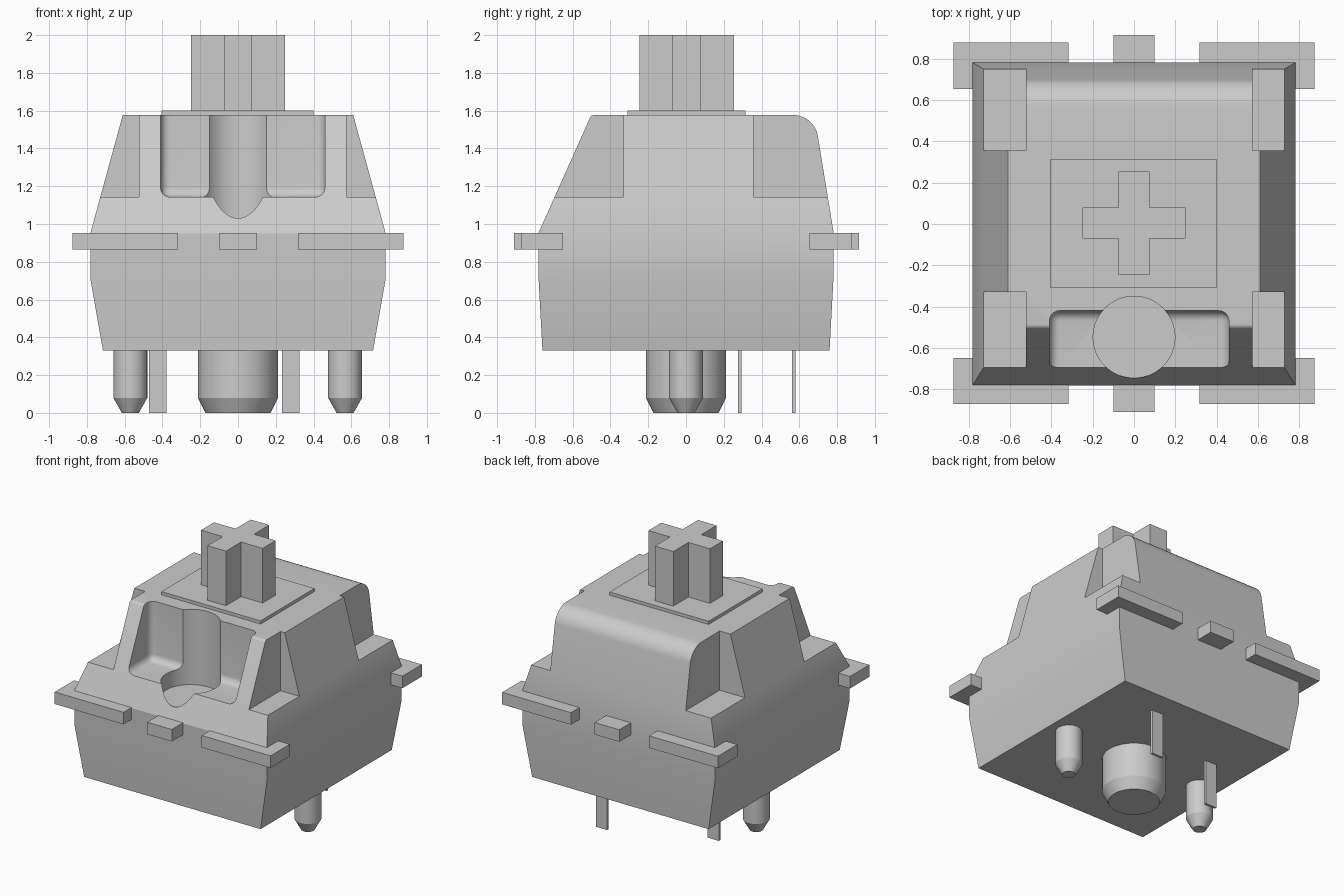
import bpy
import bmesh
from math import radians

cube = bpy.data.objects.get("Cube")
if cube:
    bpy.data.objects.remove(cube, do_unlink=True)

# Single grey plastic
GREY = (0.6, 0.6, 0.6, 1.0)
grey = bpy.data.materials.new("grey_plastic")
grey.use_nodes = True
grey.diffuse_color = GREY
grey.node_tree.nodes["Principled BSDF"].inputs["Base Color"].default_value = GREY


def finish(name, bm):
    bmesh.ops.recalc_face_normals(bm, faces=bm.faces)
    mesh = bpy.data.meshes.new(name)
    bm.to_mesh(mesh)
    bm.free()
    mesh.materials.append(grey)
    obj = bpy.data.objects.new(name, mesh)
    bpy.context.collection.objects.link(obj)
    return obj


def activate(obj):
    bpy.ops.object.select_all(action="DESELECT")
    obj.select_set(True)
    bpy.context.view_layer.objects.active = obj


def smooth(obj, angle):
    activate(obj)
    bpy.ops.object.shade_smooth_by_angle(angle=radians(angle))


def box(name, xs, ys, zs, bevel=0):
    bm = bmesh.new()
    bmesh.ops.create_cube(bm, size=1)
    for v in bm.verts:
        v.co = [lim[0] if c < 0 else lim[1] for c, lim in zip(v.co, (xs, ys, zs))]
    if bevel:
        bmesh.ops.bevel(bm, geom=bm.edges[:], offset=bevel, segments=6,
                        profile=0.5, affect="EDGES")
    return finish(name, bm)


def stack(bm, rings):
    """Join rings of equal vertex count and close both ends."""
    loops = [[bm.verts.new(p) for p in ring] for ring in rings]
    for low, high in zip(loops, loops[1:]):
        for i in range(len(low)):
            j = (i + 1) % len(low)
            bm.faces.new((low[i], low[j], high[j], high[i]))
    bm.faces.new(loops[0])
    bm.faces.new(loops[-1])
    return loops


def peg(name, x, y, profile, sides=48):
    bm = bmesh.new()
    for (r0, z0), (r1, z1) in zip(profile, profile[1:]):
        geo = bmesh.ops.create_cone(bm, cap_ends=True, segments=sides,
                                    radius1=r0, radius2=r1, depth=z1 - z0)
        bmesh.ops.translate(bm, verts=geo["verts"], vec=(x, y, (z0 + z1) / 2))
    # Weld the sections and drop the caps between them
    inner = [z for _, z in profile[1:-1]]
    caps = [f for f in bm.faces if len(f.verts) > 4
            and any(abs(f.calc_center_median().z - z) < 0.001 for z in inner)]
    bmesh.ops.delete(bm, geom=caps, context="FACES_ONLY")
    bmesh.ops.remove_doubles(bm, verts=bm.verts, dist=0.0001)
    return finish(name, bm)


def carve(target, cutter):
    cutter.hide_render = True
    mod = target.modifiers.new("cut", "BOOLEAN")
    mod.operation = "DIFFERENCE"
    mod.solver = "EXACT"
    mod.object = cutter
    activate(target)
    bpy.ops.object.modifier_apply(modifier=mod.name)
    bpy.data.objects.remove(cutter, do_unlink=True)


# Housing: rectangular sections (z, half width, front, back)
sections = [(0.33, 0.715, -0.76, 0.76), (0.70, 0.78, -0.78, 0.78),
            (0.95, 0.782, -0.782, 0.782), (1.577, 0.61, -0.502, 0.68)]
bm = bmesh.new()
loops = stack(bm, [[(-w, f, z), (w, f, z), (w, b, z), (-w, b, z)]
                   for z, w, f, b in sections])
top = loops[-1]
front_edge = bm.edges.get((top[0], top[1]))
back_edge = bm.edges.get((top[2], top[3]))
for edge, size, steps in ((front_edge, 0.015, 4), (back_edge, 0.11, 8)):
    bmesh.ops.bevel(bm, geom=[edge], offset=size, segments=steps,
                    profile=0.5, affect="EDGES")
housing = finish("housing", bm)

# Corner notches, front pocket and round light well
for xs in ((-1, -0.523), (0.575, 1)):
    for ys in ((-1, -0.33), (0.357, 1)):
        carve(housing, box("notch_cutter", xs, ys, (1.143, 1.8)))
carve(housing, box("pocket_cutter", (-0.41, 0.46), (-1, -0.42), (1.143, 1.8), 0.05))
carve(housing, peg("well_cutter", 0, -0.548, [(0.198, 1.025), (0.198, 1.8)], 64))
smooth(housing, 20)

# Mounting clips around the rim
RIM = (0.865, 0.953)
for side, ys in (("front", (-0.873, -0.65)), ("back", (0.655, 0.88))):
    box(side + "_left_clip", (0.317, 0.875), ys, RIM)
    box(side + "_right_clip", (-0.875, -0.317), ys, RIM)
box("front_tab", (-0.1, 0.1), (-0.91, -0.7), RIM)
box("back_tab", (-0.1, 0.1), (0.7, 0.915), RIM)

# Stem: thin plate and cross post
box("stem_plate", (-0.404, 0.4), (-0.31, 0.315), (1.5, 1.6))
outline = []
a, b = 0.075, 0.25
for c, s in ((1, 0), (0, 1), (-1, 0), (0, -1)):
    for u, v in ((b, -a), (b, a), (a, a)):
        outline.append((u * c - v * s, u * s + v * c))
bm = bmesh.new()
stack(bm, [[(x, y + 0.004, z) for x, y in outline] for z in (1.58, 2.0)])
finish("cross_stem", bm)

# Locating pegs
pegs = [peg("centre_peg", 0, 0, [(0.172, 0), (0.213, 0.08), (0.213, 0.36)])]
for name, x in (("left_peg", 0.567), ("right_peg", -0.57)):
    pegs.append(peg(name, x, 0, [(0.045, 0), (0.09, 0.08), (0.09, 0.36)]))
for obj in pegs:
    smooth(obj, 20)

# Flat contact pins
for name, x, y in (("left_pin", 0.28, 0.57), ("right_pin", -0.425, 0.284)):
    box(name, (x - 0.046, x + 0.046), (y - 0.009, y + 0.009), (0, 0.36))
